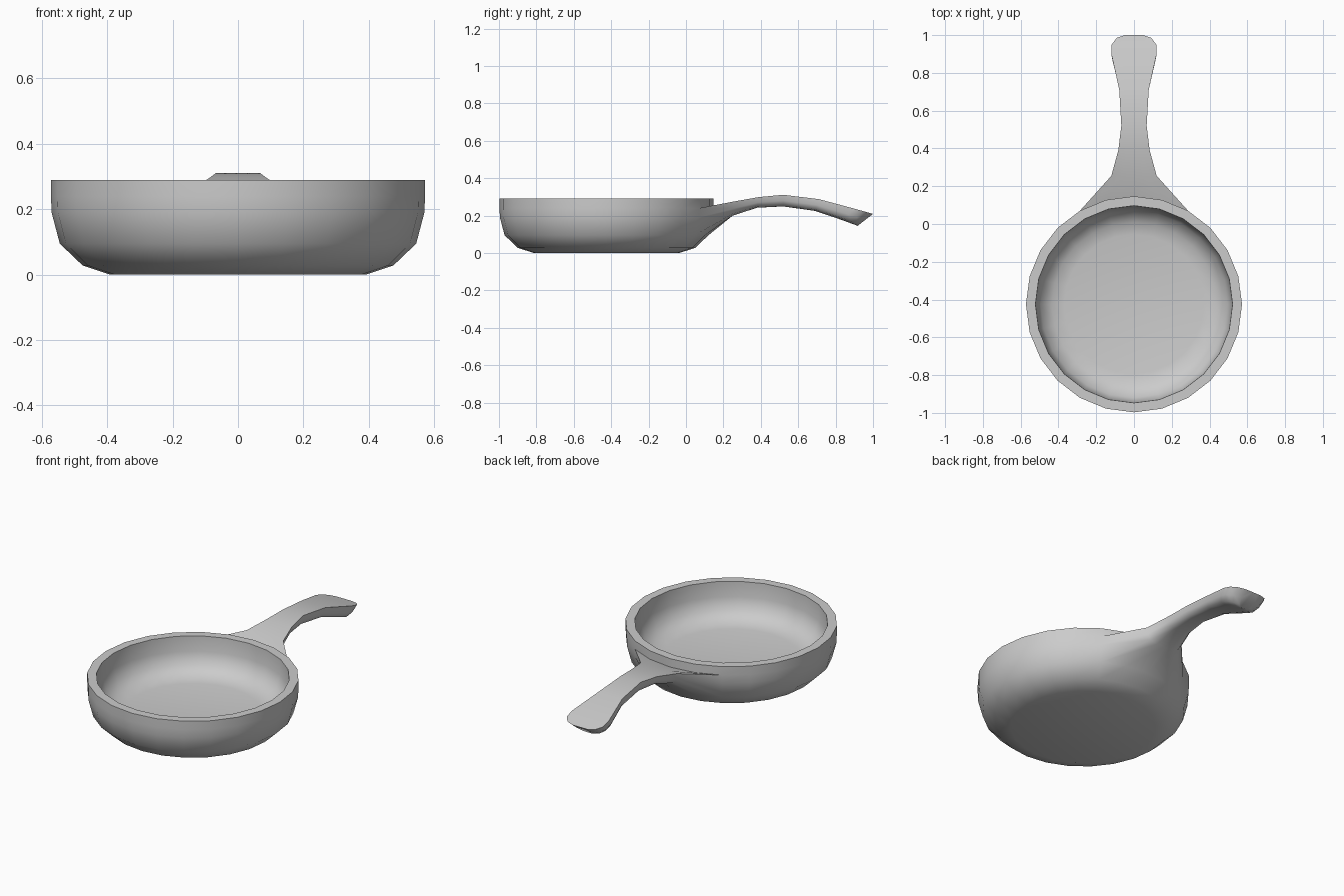
import bpy, bmesh, math

if "Cube" in bpy.data.objects:
    bpy.data.objects.remove(bpy.data.objects["Cube"])

CY = -0.425   # pan centre on y
SIDES = 24

bm = bmesh.new()


def bridge(a, b, skip=()):
    n = len(a)
    for i in range(n):
        if i not in skip:
            j = (i + 1) % n
            bm.faces.new((a[i], a[j], b[j], b[i]))


# Pan body: lathed wall, outside then inside (radius, z)
outer = [(0.39, 0.0), (0.475, 0.028), (0.545, 0.095), (0.57, 0.19), (0.572, 0.24), (0.572, 0.29)]
inner = [(0.522, 0.29), (0.518, 0.20), (0.495, 0.13), (0.435, 0.09), (0.37, 0.078)]
rings = []
for r, z in outer + inner:
    rings.append([bm.verts.new((r * math.cos(math.tau * i / SIDES),
                                CY + r * math.sin(math.tau * i / SIDES), z))
                  for i in range(SIDES)])
for k in range(len(rings) - 1):
    # Leave an opening at the back where the handle grows out
    bridge(rings[k], rings[k + 1], skip=range(4, 8) if k in (2, 3) else ())
bm.faces.new(rings[0])
bm.faces.new(rings[-1])

# Handle: flat top, rounded underside, lofted from the opening in the wall
half = [(0, 1), (0.5, 1), (1, 1), (0.95, 0.5), (0.78, 0.13), (0.4, 0.01), (0, 0)]
section = half + [(-x, z) for x, z in half[-2:0:-1]]
# half width, top y, top z, bottom y, bottom z
stations = [
    (0.12, 0.255, 0.275, 0.25, 0.20),
    (0.083, 0.39, 0.299, 0.38, 0.242),
    (0.067, 0.52, 0.311, 0.52, 0.249),
    (0.078, 0.71, 0.288, 0.69, 0.225),
    (0.12, 0.90, 0.237, 0.835, 0.176),
    (0.118, 0.95, 0.223, 0.878, 0.160),
    (0.092, 0.985, 0.213, 0.905, 0.150),
    (0.05, 1.0, 0.209, 0.917, 0.145),
]
low, mid, top = rings[2], rings[3], rings[4]
loops = [[top[6], top[5], top[4], mid[4], low[4], low[5], low[6],
          low[7], low[8], mid[8], top[8], top[7]]]
for w, yt, zt, yb, zb in stations:
    loops.append([bm.verts.new((w * fx, yb + (yt - yb) * fz, zb + (zt - zb) * fz))
                  for fx, fz in section])
for a, b in zip(loops, loops[1:]):
    bridge(a, b)
bm.faces.new(loops[-1])

# Single joined pan with smooth shading and a crisp rim
bmesh.ops.recalc_face_normals(bm, faces=bm.faces)
mesh = bpy.data.meshes.new("frying_pan")
bm.to_mesh(mesh)
bm.free()
pan = bpy.data.objects.new("frying_pan", mesh)
bpy.context.collection.objects.link(pan)
pan.select_set(True)
bpy.context.view_layer.objects.active = pan
bpy.ops.object.shade_smooth_by_angle(angle=math.radians(48))
